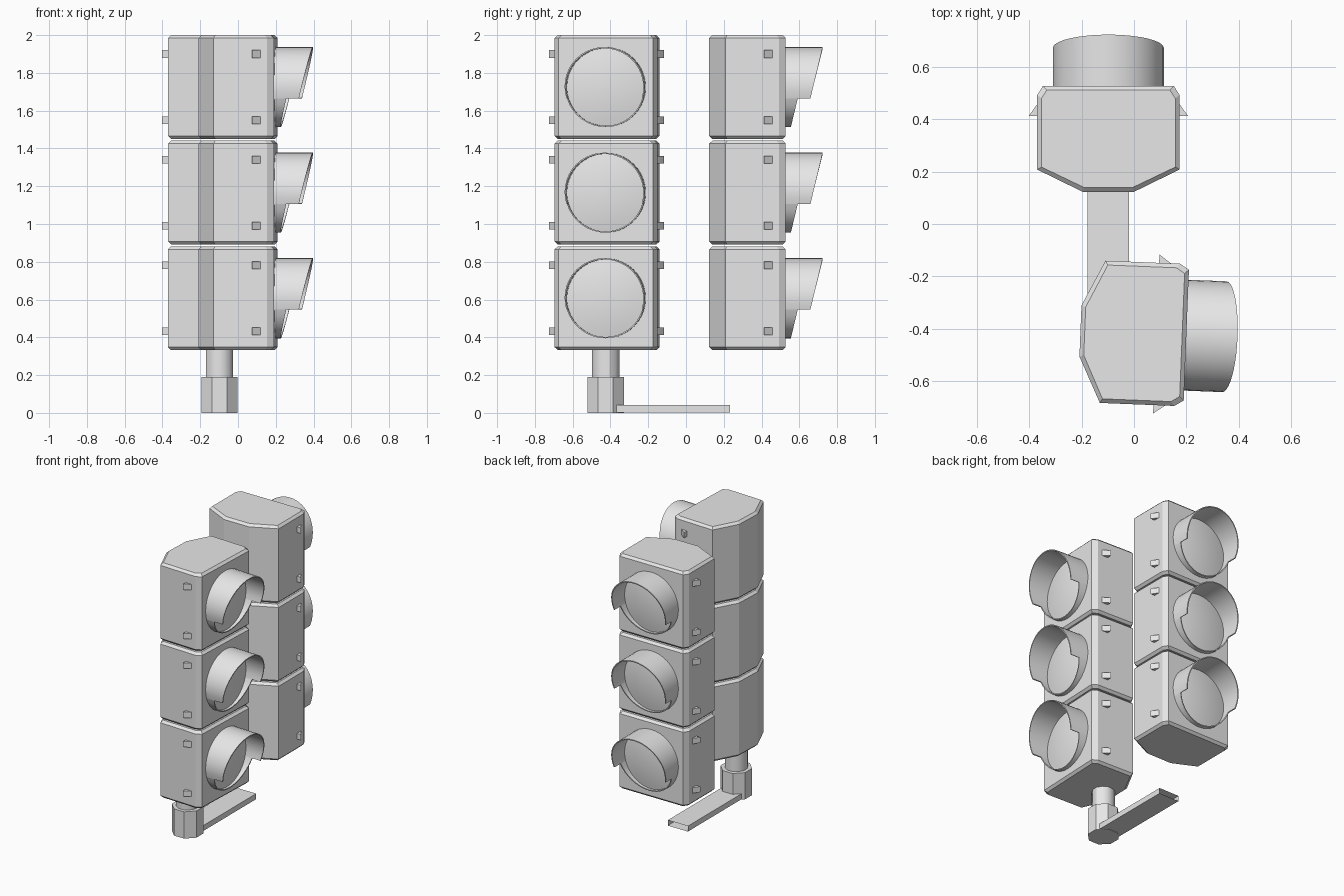
import bpy, bmesh, math
from mathutils import Matrix

cube = bpy.data.objects.get("Cube")
if cube:
    bpy.data.objects.remove(cube, do_unlink=True)

grey = bpy.data.materials.new("plain_grey")
grey.use_nodes = True
grey.diffuse_color = (0.8, 0.8, 0.8, 1)
grey.node_tree.nodes["Principled BSDF"].inputs["Base Color"].default_value = (0.8, 0.8, 0.8, 1)


def finish(name, bm, place=Matrix(), smooth=True):
    bmesh.ops.recalc_face_normals(bm, faces=bm.faces)
    mesh = bpy.data.meshes.new(name)
    bm.to_mesh(mesh)
    bm.free()
    mesh.materials.append(grey)
    if smooth:
        for poly in mesh.polygons:
            poly.use_smooth = True
        mesh.set_sharp_from_angle(angle=math.radians(30))
    obj = bpy.data.objects.new(name, mesh)
    obj.matrix_world = place
    bpy.context.collection.objects.link(obj)
    return obj


def loft(bm, rings, closed=True, caps=True):
    """Skin a list of equally long point rings."""
    rows = [[bm.verts.new(p) for p in ring] for ring in rings]
    n = len(rows[0])
    for low, high in zip(rows, rows[1:]):
        for i in range(n if closed else n - 1):
            j = (i + 1) % n
            bm.faces.new((low[i], low[j], high[j], high[i]))
    if caps:
        bm.faces.new(rows[0])
        bm.faces.new(rows[-1])


# Housing outline: half width and depth behind the front face
HALF = [(0.25, 0), (0.272, -0.035), (0.272, -0.32), (0.098, -0.405)]
OUTLINE = HALF + [(-x, y) for x, y in reversed(HALF)]
HEIGHT, PITCH, BASE = 0.55, 0.559, 0.332
RADIUS, WALL = 0.212, 0.007


def housing(name, place):
    def ring(z, inset):
        sx, sy = 1 - inset / 0.27, 1 - inset / 0.2
        return [(x * sx, -0.2 + (y + 0.2) * sy, z) for x, y in OUTLINE]
    h, b = HEIGHT / 2, 0.016
    bm = bmesh.new()
    loft(bm, [ring(-h, b), ring(b - h, 0), ring(h - b, 0), ring(h, b)])
    finish(name, bm, place, smooth=False)


def visor(name, place, start, end, shift, steps):
    """Curved shade whose slanted rim reaches furthest at the top."""
    rings = []
    for i in range(steps + 1):
        a = math.radians(start + (end - start) * i / steps)
        c, s = math.cos(a), math.sin(a)
        reach = 0.145 + s * RADIUS * 0.24 + shift
        inner = RADIUS - WALL
        rings.append([(RADIUS * c, -0.005, RADIUS * s), (RADIUS * c, reach, RADIUS * s),
                      (inner * c, reach, inner * s), (inner * c, -0.005, inner * s)])
    bm = bmesh.new()
    loft(bm, rings)
    finish(name, bm, place)


def lens(name, place):
    bm = bmesh.new()
    rings = []
    for k in range(6):
        t = 1 - k / 5.2
        r, y = RADIUS * 0.985 * t, 0.008 + 0.022 * (1 - t * t)
        rings.append([(r * math.cos(a), y, r * math.sin(a))
                      for a in (math.tau * i / 32 for i in range(32))])
    loft(bm, rings)
    finish(name, bm, place)


def latch(name, place, side, z):
    bm = bmesh.new()
    wedge = [(0.265, -0.115), (0.304, -0.115), (0.265, -0.06)]
    loft(bm, [[(side * x, y, z + dz) for x, y in wedge] for dz in (-0.02, 0.02)])
    finish(name, bm, place, smooth=False)


def signal_head(label, x, y, turn):
    for i, level in enumerate(("lower", "middle", "upper")):
        name = f"{label}_{level}"
        place = (Matrix.Translation((x, y, BASE + HEIGHT / 2 + i * PITCH))
                 @ Matrix.Rotation(math.radians(turn), 4, 'Z'))
        housing(name + "_housing", place)
        lens(name + "_lens", place)
        visor(name + "_visor", place, -16.5, 196.5, 0, 24)
        visor(name + "_lens_lip", place, 196.5, 343.5, -0.067, 16)
        for side, word in ((1, "left"), (-1, "right")):
            for z in (0.175, -0.175):
                latch(f"{name}_{word}_latch", place, side, z)


signal_head("back_signal", -0.098, 0.528, 0)
signal_head("side_signal", 0.2, -0.425, -92.3)


# Mounting post and its collar
def post(name, radius, sides, z0, z1):
    bm = bmesh.new()
    bmesh.ops.create_cone(bm, cap_ends=True, segments=sides, radius1=radius,
                          radius2=radius, depth=z1 - z0)
    place = (Matrix.Translation((-0.098, -0.425, (z0 + z1) / 2))
             @ Matrix.Rotation(math.pi / sides, 4, 'Z'))
    finish(name, bm, place, smooth=sides > 8)


post("post_collar", 0.104, 8, 0, 0.19)
post("post", 0.075, 12, 0.18, 0.345)

# Flat arm, a hollow bar open at its far end
bm = bmesh.new()
bar = [(-0.178, 0.003), (-0.02, 0.003), (-0.02, 0.042), (-0.178, 0.042)]
loft(bm, [[(x, y, z) for x, z in bar] for y in (-0.4, 0.233)], caps=False)
finish("mounting_arm", bm, smooth=False)
